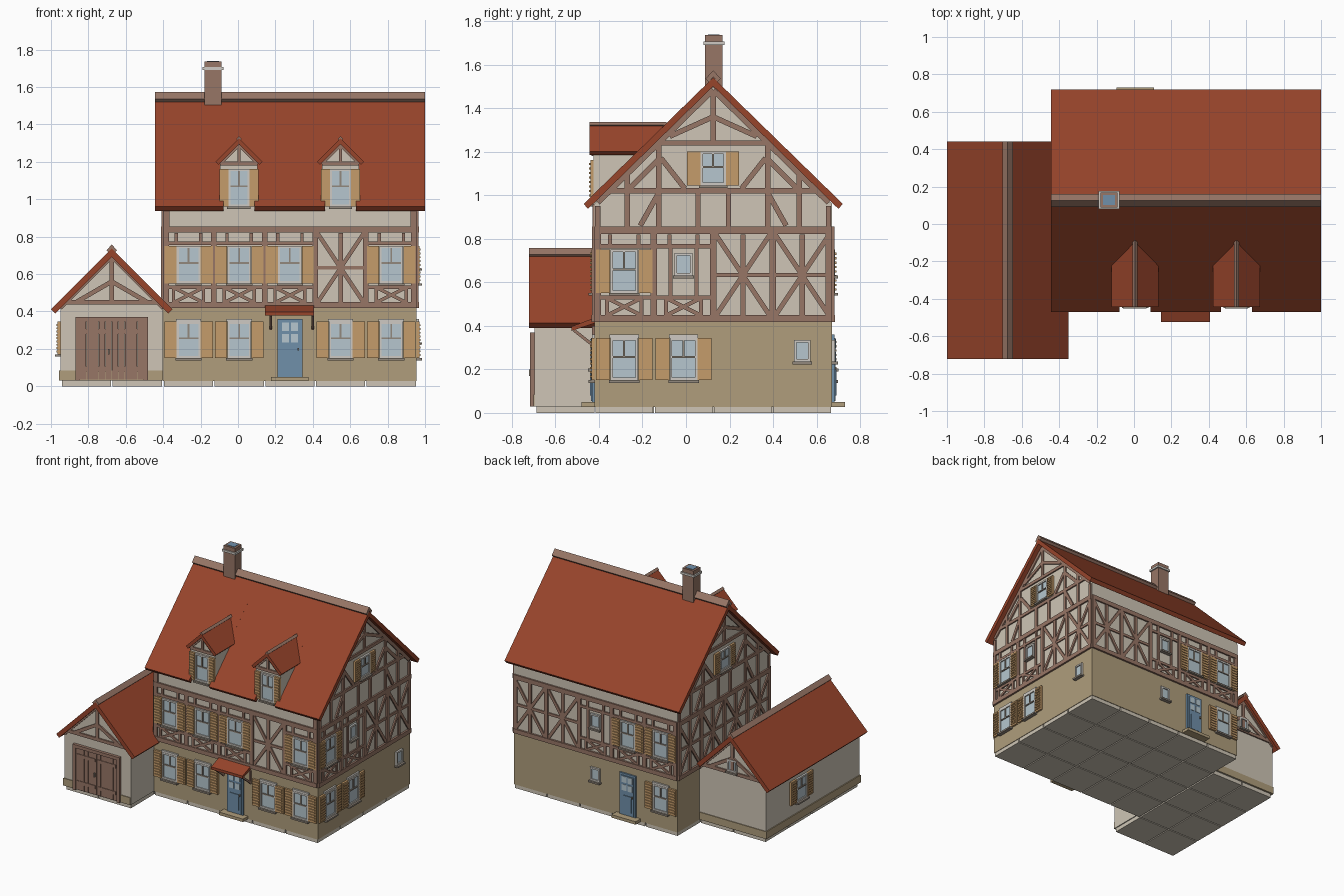
import bpy, bmesh
from math import radians, atan2, hypot
from mathutils import Matrix, Vector

cube = bpy.data.objects.get("Cube")
if cube:
    bpy.data.objects.remove(cube)


def material(name, code):
    rgb = [(int(code[i:i + 2], 16) / 255) ** 2.2 for i in (0, 2, 4)] + [1]
    m = bpy.data.materials.new(name)
    m.use_nodes = True
    m.diffuse_color = rgb
    m.node_tree.nodes["Principled BSDF"].inputs["Base Color"].default_value = rgb
    return m


RED = material("roof red", "96462f")
CREAM = material("cream plaster", "cdc4b4")
TAN = material("tan plaster", "ae9c7b")
WOOD = material("timber brown", "967566")
OCHRE = material("shutter ochre", "c49b6a")
GLASS = material("pale glass", "b4c5cd")
BLUE = material("door blue", "6f8ea8")
FRAME = material("window white", "cdc9c2")
STONE = material("sill grey", "91877c")

parts = {}


def mesh(name, mat):
    return parts.setdefault(name, (bmesh.new(), mat))[0]


def at(label, x, y, deg):
    """A wall frame: u runs along the wall, local -y points outward."""
    return label, Matrix.Translation((x, y, 0)) @ Matrix.Rotation(radians(deg), 4, 'Z')


def block(name, mat, x0, x1, y0, y1, z0, z1):
    c = Vector((x0 + x1, y0 + y1, z0 + z1)) / 2
    m = Matrix.Translation(c) @ Matrix.Diagonal((x1 - x0, y1 - y0, z1 - z0, 1))
    bmesh.ops.create_cube(mesh(name, mat), size=1, matrix=m)


def plate(wall, part, mat, u, z0, z1, w, d):
    m = wall[1] @ Matrix.Translation((u, -d / 2, (z0 + z1) / 2)) @ Matrix.Diagonal((w, d, z1 - z0, 1))
    bmesh.ops.create_cube(mesh(wall[0] + "_" + part, mat), size=1, matrix=m)


def beam(wall, u0, z0, u1, z1, w=0.024, d=0.01):
    m = (wall[1] @ Matrix.Translation(((u0 + u1) / 2, -d / 2, (z0 + z1) / 2))
         @ Matrix.Rotation(-atan2(z1 - z0, u1 - u0), 4, 'Y')
         @ Matrix.Diagonal((hypot(u1 - u0, z1 - z0), d, w, 1)))
    bmesh.ops.create_cube(mesh(wall[0] + "_timbers", WOOD), size=1, matrix=m)


def prism(name, mat, frame, pts, a, b):
    """Extrude a (u, z) profile along the frame's local y from a to b."""
    bm = mesh(name, mat)
    ends = [[bm.verts.new(frame[1] @ Vector((u, y, z))) for u, z in pts] for y in (a, b)]
    new = [bm.faces.new(e) for e in ends]
    for i in range(len(pts)):
        j = (i + 1) % len(pts)
        new.append(bm.faces.new((ends[0][i], ends[0][j], ends[1][j], ends[1][i])))
    bmesh.ops.recalc_face_normals(bm, faces=new)


def gable_roof(name, mat, frame, half, eave, apex, thick, a, b):
    lip = thick / 2
    prism(name, mat, frame, [(0, apex), (half, eave), (half - lip, eave - lip), (0, apex - thick),
                             (lip - half, eave - lip), (-half, eave)], a, b)


def cross(wall, u0, u1, z0, z1, w=0.022):
    beam(wall, u0, z0, u1, z1, w)
    beam(wall, u0, z1, u1, z0, w, 0.009)


def window(wall, u, z0, z1, w=0.125, shutter=0.065):
    plate(wall, "glass", GLASS, u, z0, z1, w, 0.006)
    for s in (-1, 1):
        plate(wall, "window_frames", FRAME, u + s * (w / 2 - 0.005), z0, z1, 0.011, 0.014)
    for z in (z0, z1 - 0.012):
        plate(wall, "window_frames", FRAME, u, z, z + 0.012, w, 0.014)
    if shutter:
        split = z0 + (z1 - z0) * 0.52
        plate(wall, "window_bars", STONE, u, split, split + 0.009, w, 0.013)
        plate(wall, "window_bars", FRAME, u, split, z1, 0.009, 0.013)
    plate(wall, "sills", STONE, u, z0 - 0.012, z0, w + 0.015, 0.028)
    if shutter:
        # louvred leaves on both sides
        for s in (-1, 1):
            c = u + s * (w / 2 + shutter / 2 + 0.002)
            plate(wall, "shutters", OCHRE, c, z0, z1, shutter, 0.015)
            n = 9
            for i in range(n):
                z = z0 + 0.008 + (z1 - z0 - 0.016) * (i + 0.2) / n
                plate(wall, "shutters", OCHRE, c, z, z + 0.01, shutter - 0.014, 0.021)


def door(wall, u):
    plate(wall, "door_frame", BLUE, u, 0.05, 0.36, 0.135, 0.012)
    plate(wall, "door_leaf", BLUE, u, 0.055, 0.345, 0.105, 0.017)
    for s in (-1, 1):
        for z in (0.235, 0.295):
            plate(wall, "door_panes", GLASS, u + s * 0.024, z, z + 0.045, 0.038, 0.02)
    plate(wall, "door_panel", BLUE, u, 0.08, 0.2, 0.07, 0.022)
    plate(wall, "door_handle", STONE, u + 0.045, 0.19, 0.205, 0.008, 0.03)
    plate(wall, "door_step", TAN, u, 0.028, 0.05, 0.2, 0.06)


def bay(wall, u, kind):
    """One upper-floor module: braced panel, window or small window."""
    h = 0.125
    if kind == "X":
        cross(wall, u - h, u + h, 0.445, 0.82)
        beam(wall, u, 0.445, u, 0.82)
        beam(wall, u - h, 0.633, u + h, 0.633, 0.02, 0.008)
        return
    beam(wall, u - h, 0.53, u + h, 0.53, 0.02)
    beam(wall, u - h, 0.765, u + h, 0.765, 0.02)
    for s in (-1, 1):
        beam(wall, u + s * 0.08, 0.44, u + s * 0.08, 0.53, 0.018)
        beam(wall, u + s * 0.065, 0.765, u + s * 0.065, 0.82, 0.018)
    cross(wall, u - 0.075, u + 0.075, 0.45, 0.525, 0.018)
    if kind == "W":
        window(wall, u, 0.55, 0.75)
    else:
        for s in (-1, 1):
            beam(wall, u + s * 0.06, 0.53, u + s * 0.06, 0.765, 0.018)
        window(wall, u, 0.63, 0.735, 0.08, 0)


def storey(wall, start, step, kinds, ground):
    end = start + step * len(kinds)
    beam(wall, start, 0.434, end, 0.434, 0.032, 0.014)
    beam(wall, start, 0.838, end, 0.838, 0.034, 0.012)
    for i in range(len(kinds) + 1):
        u = min(max(start + i * step, start + 0.015), end - 0.015)
        beam(wall, u, 0.43, u, 0.84, 0.03, 0.011)
    for i, kind in enumerate(kinds):
        u = start + (i + 0.5) * step
        bay(wall, u, kind)
        g = ground[i]
        if g == "W":
            window(wall, u, 0.15, 0.345)
            plate(wall, "lintels", FRAME, u, 0.345, 0.36, 0.135, 0.012)
        elif g == "S":
            window(wall, u, 0.235, 0.335, 0.075, 0)
        elif g == "D":
            door(wall, u)


def big_gable(wall, c):
    beam(wall, c - 0.5, 1.02, c + 0.5, 1.02)
    beam(wall, c - 0.27, 1.24, c + 0.27, 1.24)
    beam(wall, c, 1.24, c, 1.47)
    for s in (-1, 1):
        for u0, z0, u1, z1 in ((0.53, 0.965, 0, 1.483), (0.25, 0.85, 0.25, 1.24), (0.395, 0.85, 0.395, 1.1),
                               (0.07, 0.85, 0.07, 1.02), (0.245, 1.17, 0.395, 1.02), (0.245, 1.02, 0.335, 0.86),
                               (0.24, 1.17, 0.13, 1.03), (0, 1.36, 0.2, 1.27), (0.53, 0.85, 0.53, 0.95)):
            beam(wall, c + s * u0, z0, c + s * u1, z1)
    window(wall, c, 1.045, 1.2, 0.115, 0.06)


# Wall frames of the house and the garage
front, right = at("front", 0, -0.42, 0), at("right", 0.955, 0, 90)
back, left = at("back", 0, 0.67, 180), at("left", -0.4, 0, -90)
side = at("side", 0, 0, 90)
garage_front, garage_back = at("garage_front", -0.675, -0.695, 0), at("garage_back", -0.675, 0.41, 180)
garage_left = at("garage_left", -0.95, 0, -90)

# Foundation slabs
for x0, y0, nx, dy in ((-0.4, -0.42, 5, 0.2725), (-0.945, -0.69, 2, 0.274)):
    for i in range(nx):
        for j in range(4):
            x, y = x0 + i * 0.271, y0 + j * dy
            block("foundation", CREAM, x + 0.004, x + 0.267, y + 0.004, y + dy - 0.004, 0, 0.035)

# House walls and timber framing
block("ground_floor", TAN, -0.4, 0.955, -0.42, 0.67, 0.028, 0.43)
prism("upper_walls", CREAM, side, [(-0.42, 0.43), (0.67, 0.43), (0.67, 0.96), (0.125, 1.497), (-0.42, 0.96)], -0.955, 0.4)
storey(front, -0.4, 0.271, "WWWXW", "WWDWW")
storey(back, -0.955, 0.271, "XXSWW", "  SDW")
storey(right, -0.42, 0.2725, "WSXX", "WW S")
storey(left, -0.67, 0.2725, "XXXX", "    ")
big_gable(right, 0.125)
big_gable(left, -0.125)
for u in (-0.383, 0.938):
    beam(front, u, 0.84, u, 0.96, 0.034)

# Main roof, with the front eave notched below each dormer
dormers = (0.005, 0.548)
prism("roof_back", RED, side, [(0.125, 1.54), (0.72, 0.96), (0.7, 0.937), (0.125, 1.5)], -1.0, 0.445)
edges = [-0.445] + [d + s * 0.082 for d in dormers for s in (-1, 1)] + [1.0]
for i in range(5):
    low = [(-0.415, 1.014), (-0.415, 0.974)] if i % 2 else [(-0.47, 0.96), (-0.45, 0.937)]
    prism("roof_front", RED, side, [(0.125, 1.54)] + low + [(0.125, 1.5)], -edges[i + 1], -edges[i])
gable_roof("ridge_cap", WOOD, at("", 0, 0.125, 90), 0.035, 1.535, 1.573, 0.03, -1.0, 0.445)

# Dormers
for x in dormers:
    f = at("dormer", x, -0.424, 0)
    prism("dormer_walls", CREAM, f, [(-0.1, 0.94), (0.1, 0.94), (0.1, 1.2), (0, 1.305), (-0.1, 1.2)], 0, 0.32)
    gable_roof("dormer_roofs", RED, f, 0.125, 1.2, 1.325, 0.032, -0.02, 0.335)
    gable_roof("dormer_ridges", WOOD, f, 0.014, 1.322, 1.336, 0.02, -0.02, 0.335)
    window(f, 0, 0.96, 1.162, 0.11, 0.048)
    beam(f, -0.1, 1.19, 0.1, 1.19, 0.022)
    beam(f, 0, 1.19, 0, 1.29, 0.018)
    for s in (-1, 1):
        beam(f, s * 0.1, 1.188, 0, 1.29, 0.016)

# Chimney
block("chimney", WOOD, -0.18, -0.087, 0.088, 0.168, 1.45, 1.735)
block("chimney_cap", FRAME, -0.19, -0.077, 0.08, 0.176, 1.69, 1.706)
block("chimney_flue", BLUE, -0.165, -0.102, 0.102, 0.154, 1.733, 1.738)

# Door canopy and its brackets
prism("canopy", RED, side, [(-0.42, 0.437), (-0.525, 0.397), (-0.525, 0.377), (-0.42, 0.412)], -0.405, -0.145)
for x in (0.163, 0.387):
    f = at("bracket", x + 0.006, 0, 90)
    beam(f, -0.42, 0.305, -0.515, 0.38, 0.014, 0.012)
    beam(f, -0.426, 0.3, -0.426, 0.4, 0.012, 0.012)

# Garage body, plinth and roof
prism("garage_walls", CREAM, garage_front, [(-0.275, 0.03), (0.275, 0.03), (0.275, 0.43), (0, 0.705), (-0.275, 0.43)], 0, 1.105)
block("garage_plinth", TAN, -0.957, -0.402, -0.701, 0.416, 0.03, 0.085)
gable_roof("garage_roof", RED, garage_front, 0.325, 0.412, 0.737, 0.045, -0.027, 1.135)
gable_roof("garage_ridge", WOOD, garage_front, 0.028, 0.728, 0.757, 0.03, -0.027, 1.135)
for f in (garage_front, garage_back):
    beam(f, -0.245, 0.45, 0.245, 0.45)
    beam(f, 0, 0.45, 0, 0.68)
    for s in (-1, 1):
        beam(f, s * 0.19, 0.45, 0, 0.56)
        beam(f, s * 0.275, 0.418, 0, 0.692, 0.022)
window(garage_back, 0, 0.46, 0.55, 0.075, 0)
window(garage_left, 0, 0.17, 0.345)

# Garage double door
for s in (-1, 1):
    plate(garage_front, "door_posts", WOOD, s * 0.182, 0.03, 0.37, 0.024, 0.022)
    for i in range(5):
        plate(garage_front, "door_planks", WOOD, s * (0.018 + i * 0.034), 0.035, 0.346, 0.032, 0.014)
    for z in (0.08, 0.28):
        plate(garage_front, "door_battens", WOOD, s * 0.085, z, z + 0.025, 0.15, 0.018)
plate(garage_front, "door_lintel", WOOD, 0, 0.346, 0.37, 0.388, 0.022)
plate(garage_front, "door_handle", STONE, -0.015, 0.17, 0.2, 0.008, 0.026)

# Turn each collected part into an object
for name, (bm, mat) in parts.items():
    data = bpy.data.meshes.new(name)
    bm.to_mesh(data)
    bm.free()
    data.materials.append(mat)
    bpy.context.scene.collection.objects.link(bpy.data.objects.new(name, data))
